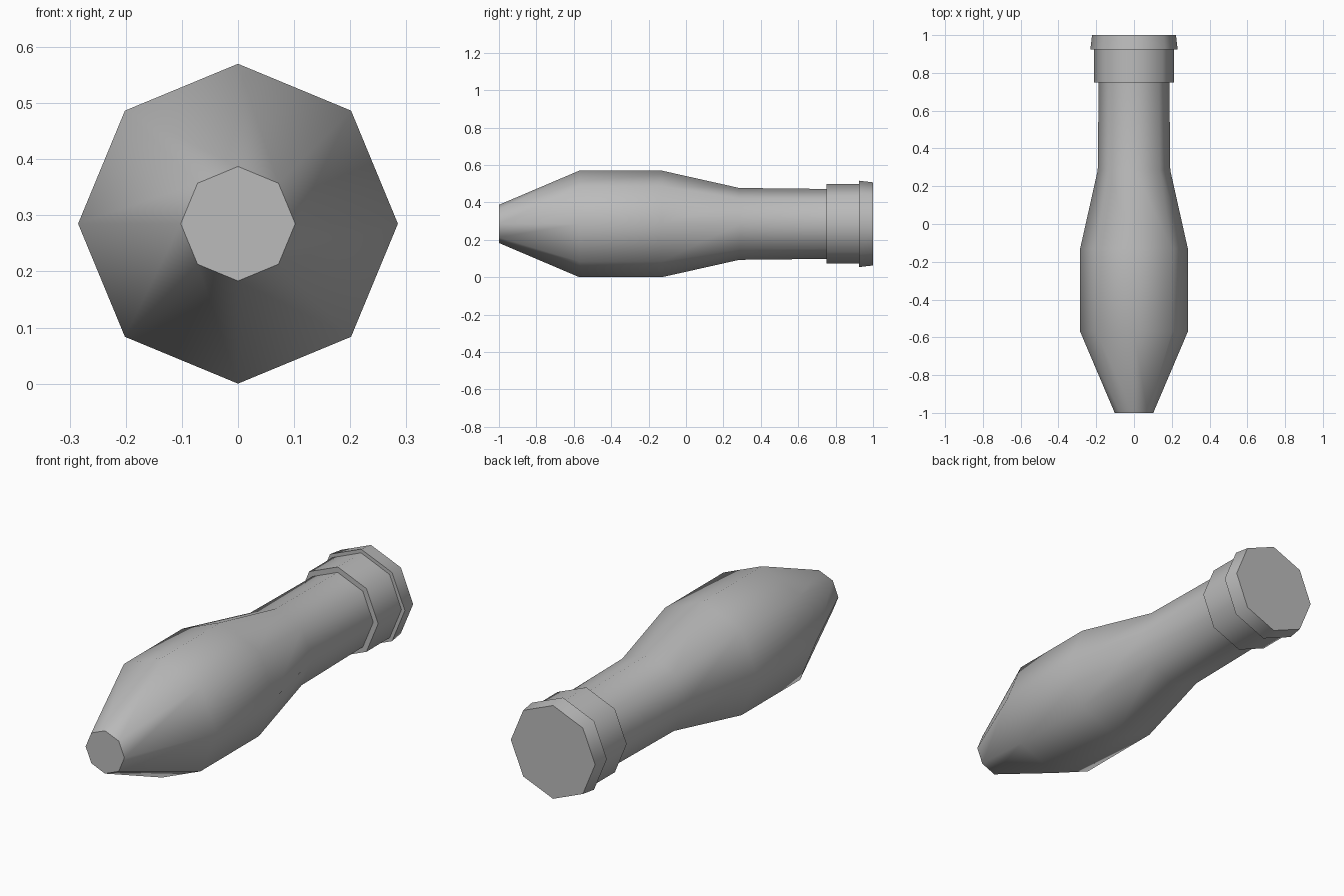
import bpy, bmesh, math

if "Cube" in bpy.data.objects:
    bpy.data.objects.remove(bpy.data.objects["Cube"])

SIDES = 8
CENTRE_Z = 0.285

grey = bpy.data.materials.new("grey_metal")
grey.diffuse_color = (0.5, 0.5, 0.5, 1)
grey.use_nodes = True
grey.node_tree.nodes["Principled BSDF"].inputs["Base Color"].default_value = grey.diffuse_color


def turned_part(name, profile):
    """Eight-sided lathe along y from (y, radius) pairs, capped at both ends."""
    bm = bmesh.new()
    rings = []
    for y, r in profile:
        rings.append([bm.verts.new((r * math.cos(a), y, CENTRE_Z + r * math.sin(a)))
                      for a in (i * math.tau / SIDES for i in range(SIDES))])
    for a, b in zip(rings, rings[1:]):
        for i in range(SIDES):
            j = (i + 1) % SIDES
            bm.faces.new((a[i], a[j], b[j], b[i]))
    bm.faces.new(rings[0])
    bm.faces.new(rings[-1])
    bmesh.ops.recalc_face_normals(bm, faces=bm.faces)
    mesh = bpy.data.meshes.new(name)
    bm.to_mesh(mesh)
    bm.free()
    mesh.materials.append(grey)
    obj = bpy.data.objects.new(name, mesh)
    bpy.context.collection.objects.link(obj)
    bpy.ops.object.select_all(action='DESELECT')
    obj.select_set(True)
    bpy.context.view_layer.objects.active = obj
    bpy.ops.object.shade_smooth_by_angle(angle=math.radians(60))


# One continuous body: blunt nose, swollen middle, neck, collar and end rim
turned_part("shell_body", [
    (-1.0, 0.102), (-0.57, 0.285), (-0.13, 0.285), (0.285, 0.192), (0.75, 0.187),
    (0.75, 0.213), (0.925, 0.213),
    (0.925, 0.231), (1.0, 0.222),
])
